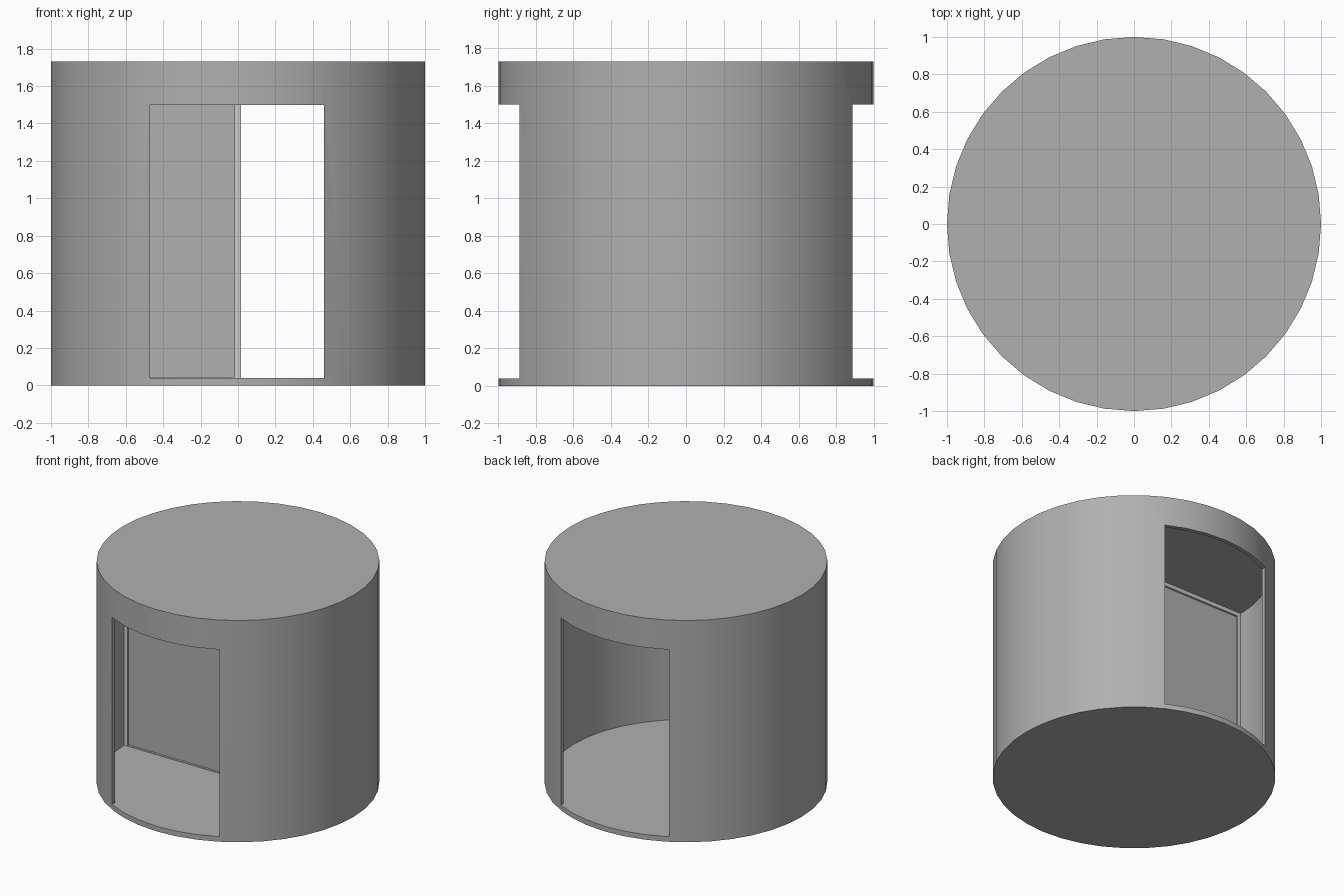
import bpy, math

if "Cube" in bpy.data.objects:
    bpy.data.objects.remove(bpy.data.objects["Cube"])


def cylinder(name, r, z0, z1, sides=40):
    bpy.ops.mesh.primitive_cylinder_add(vertices=sides, radius=r, depth=z1 - z0,
                                        location=(0, 0, (z0 + z1) / 2))
    ob = bpy.context.object
    ob.name = name
    return ob


def box(name, x0, x1, y0, y1, z0, z1):
    bpy.ops.mesh.primitive_cube_add(size=1, location=((x0 + x1) / 2, (y0 + y1) / 2, (z0 + z1) / 2))
    ob = bpy.context.object
    ob.name = name
    ob.scale = (x1 - x0, y1 - y0, z1 - z0)
    bpy.ops.object.transform_apply(location=True, rotation=True, scale=True)
    return ob


def cut(target, cutter):
    mod = target.modifiers.new("cut", "BOOLEAN")
    mod.operation = "DIFFERENCE"
    mod.solver = "EXACT"
    mod.object = cutter
    bpy.context.view_layer.objects.active = target
    bpy.ops.object.modifier_apply(modifier=mod.name)
    bpy.data.objects.remove(cutter, do_unlink=True)


grey = bpy.data.materials.new("dark_grey")
grey.diffuse_color = (0.435, 0.435, 0.435, 1)
grey.use_nodes = True
grey.node_tree.nodes["Principled BSDF"].inputs["Base Color"].default_value = grey.diffuse_color

# Round booth: hollow drum with floor and ceiling, doorways front and back
booth = cylinder("booth_shell", 1.0, 0, 1.73)
cut(booth, cylinder("hollow_cutter", 0.97, 0.04, 1.69))
cut(booth, box("doorway_cutter", -0.47, 0.46, -1.2, 1.2, 0.04, 1.5))
booth.data.materials.clear()
booth.data.materials.append(grey)
bpy.ops.object.select_all(action="DESELECT")
booth.select_set(True)
bpy.context.view_layer.objects.active = booth
bpy.ops.object.shade_smooth_by_angle(angle=math.radians(30))

# Partition from the left wall to the centre: slim light frame around a thin panel
frame = box("partition_frame", -0.975, 0.015, -0.02, 0.02, 0.02, 1.695)
cut(frame, box("frame_cutter", -0.94, -0.02, -0.1, 0.1, 0.045, 1.66))
panel = box("partition_panel", -0.945, -0.015, -0.005, 0.005, 0.04, 1.665)
panel.data.materials.append(grey)
